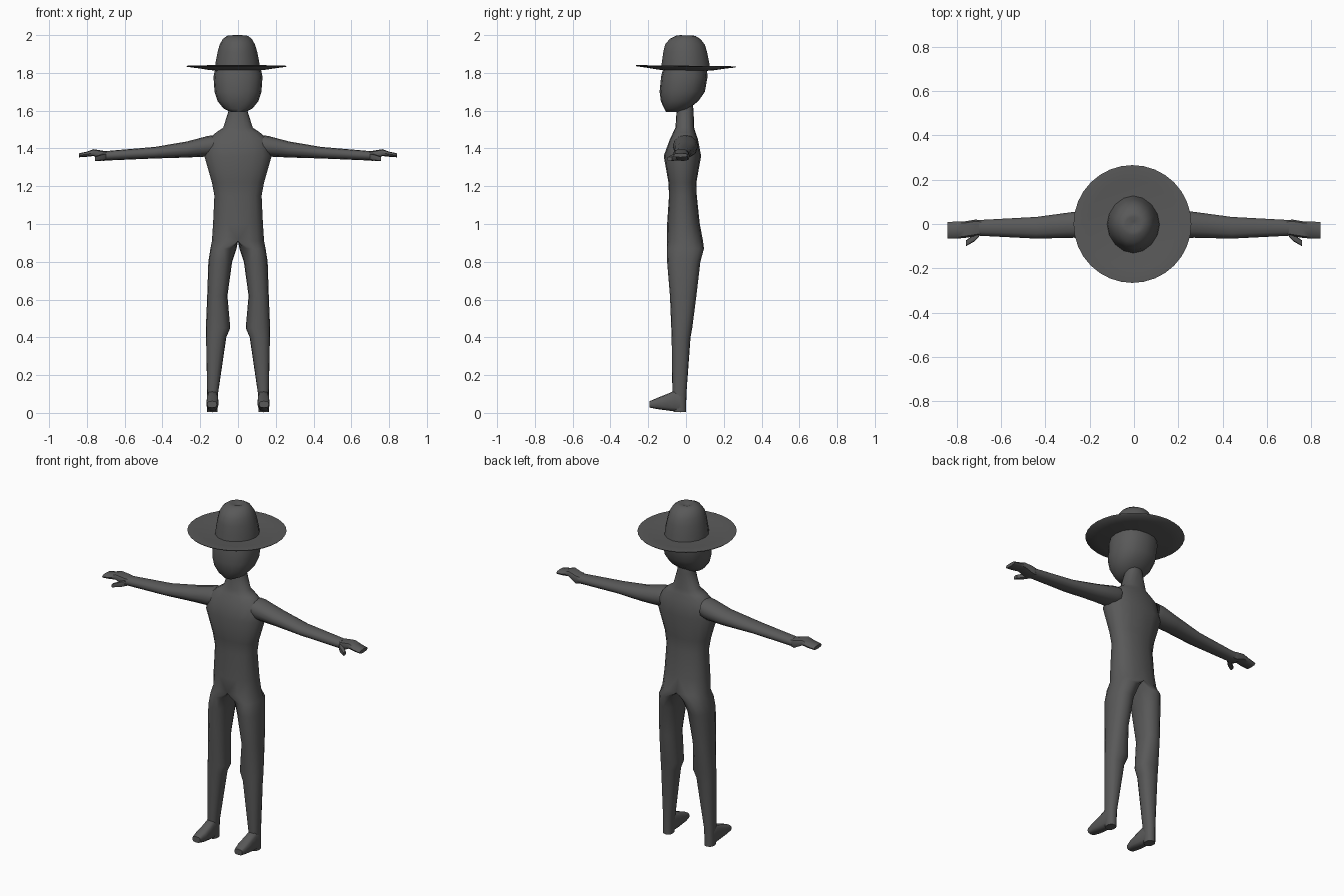
import bpy, bmesh, math

if "Cube" in bpy.data.objects:
    bpy.data.objects.remove(bpy.data.objects["Cube"])

cloth = bpy.data.materials.new("dark grey")
cloth.diffuse_color = (0.1, 0.1, 0.1, 1)
cloth.use_nodes = True
cloth.node_tree.nodes["Principled BSDF"].inputs["Base Color"].default_value = cloth.diffuse_color


def add_loft(bm, axis, rows, side=1, sides=12, n=2.2, caps=(True, True), half=False):
    """Skin rows of (position, u0, u1, v0, v1) along an axis.
    side=-1 mirrors in x; half=True clips the skin at x = 0."""
    rings, faces = [], []
    for p, u0, u1, v0, v1 in rows:
        ring = []
        for i in range(sides):
            a = 2 * math.pi * i / sides
            c, s = math.cos(a), math.sin(a)
            u = (u0 + u1) / 2 + (u1 - u0) / 2 * math.copysign(abs(c) ** (2 / n), c)
            v = (v0 + v1) / 2 + (v1 - v0) / 2 * math.copysign(abs(s) ** (2 / n), s)
            x, y, z = {"z": (u, v, p), "x": (p, u, v), "y": (u, p, v)}[axis]
            if half:
                x = max(x, 0)
            ring.append(bm.verts.new((side * x, y, z)))
        rings.append(ring)
    for r, q in zip(rings, rings[1:]):
        for i in range(sides):
            j = (i + 1) % sides
            faces.append(bm.faces.new((r[i], r[j], q[j], q[i])))
    for ring, cap in ((rings[0], caps[0]), (rings[-1], caps[1])):
        if cap:
            faces.append(bm.faces.new(ring))
    # drop the flat wall on the mirror plane
    if half:
        wall = [f for f in faces if all(abs(v.co.x) < 1e-6 for v in f.verts)]
        bmesh.ops.delete(bm, geom=wall, context='FACES')


def finish(bm, name, degrees=50):
    bmesh.ops.remove_doubles(bm, verts=bm.verts, dist=1e-5)
    bmesh.ops.recalc_face_normals(bm, faces=bm.faces)
    mesh = bpy.data.meshes.new(name)
    bm.to_mesh(mesh)
    bm.free()
    mesh.materials.append(cloth)
    ob = bpy.data.objects.new(name, mesh)
    bpy.context.collection.objects.link(ob)
    bpy.ops.object.select_all(action='DESELECT')
    ob.select_set(True)
    bpy.context.view_layer.objects.active = ob
    bpy.ops.object.shade_smooth_by_angle(angle=math.radians(degrees))
    return ob


# legs, torso and neck: one skin, mirrored at the middle
bm = bmesh.new()
for side in (1, -1):
    add_loft(bm, "z", [
        (.004, .108, .163, -.065, 0), (.10, .106, .163, -.072, .002),
        (.40, .062, .169, -.076, .024), (.45, .041, .17, -.078, .033),
        (.62, .056, .163, -.085, .055), (.80, .031, .157, -.10, .076),
        (.87, .008, .146, -.10, .095), (.91, -.138, .138, -.10, .09),
        (1.00, -.132, .132, -.10, .073), (1.15, -.125, .125, -.09, .057),
        (1.22, -.138, .138, -.093, .055), (1.36, -.178, .178, -.118, .08),
        (1.45, -.158, .158, -.085, .063), (1.485, -.115, .115, -.068, .05),
        (1.51, -.078, .078, -.056, .043), (1.60, -.05, .05, -.05, .04),
        (1.64, -.045, .045, -.045, .035)],
        side, sides=16, n=2.3, caps=(True, False), half=True)
finish(bm, "body", 60)

for side, label in ((1, "left"), (-1, "right")):
    # foot
    bm = bmesh.new()
    add_loft(bm, "y", [
        (-.03, .107, .165, .003, .11), (-.06, .106, .166, .008, .118),
        (-.10, .103, .167, .013, .10), (-.15, .103, .168, .02, .08),
        (-.193, .112, .163, .028, .062)], side, n=3, caps=(False, True))
    finish(bm, label + "_foot")

    # arm
    bm = bmesh.new()
    add_loft(bm, "x", [
        (.13, -.068, .06, 1.365, 1.47), (.16, -.07, .064, 1.357, 1.466),
        (.27, -.062, .055, 1.352, 1.437), (.44, -.066, .032, 1.347, 1.408),
        (.70, -.053, .018, 1.336, 1.386)], side, caps=(False, True))
    finish(bm, label + "_arm", 60)

    # hand with thumb
    bm = bmesh.new()
    add_loft(bm, "x", [
        (.69, -.05, .016, 1.338, 1.384), (.715, -.055, .02, 1.333, 1.388),
        (.765, -.063, .012, 1.36, 1.396), (.80, -.066, .012, 1.356, 1.383),
        (.843, -.066, .008, 1.353, 1.374)], side, sides=8, n=3, caps=(False, True))
    add_loft(bm, "x", [
        (.70, -.058, -.02, 1.338, 1.372), (.72, -.078, -.045, 1.335, 1.37),
        (.758, -.10, -.073, 1.333, 1.356)], side, sides=8, n=3, caps=(False, True))
    finish(bm, label + "_hand")

# head
bm = bmesh.new()
add_loft(bm, "z", [
    (1.592, -.035, .035, -.105, -.03), (1.61, -.075, .075, -.115, .015),
    (1.65, -.108, .108, -.133, .065), (1.70, -.124, .124, -.14, .10),
    (1.78, -.13, .13, -.132, .114), (1.825, -.12, .12, -.12, .11)],
    sides=16, n=2.3, caps=(True, False))
finish(bm, "head", 60)

# hat brim: thin shallow dish with a small lip
bm = bmesh.new()
add_loft(bm, "z", [
    (p, -.007 - r, -.007 + r, -r, r) for p, r in
    ((1.812, .11), (1.816, .15), (1.824, .20), (1.832, .262), (1.837, .266),
     (1.838, .258), (1.831, .20), (1.826, .11))], sides=32, n=2, caps=(False, False))
brim = finish(bm, "hat_brim")

# hat crown: rounded dome with a shallow dent on top
bm = bmesh.new()
add_loft(bm, "z", [
    (1.822, -.122, .116, -.132, .128), (1.86, -.118, .112, -.127, .122),
    (1.91, -.108, .102, -.12, .112), (1.95, -.097, .09, -.11, .10),
    (1.98, -.08, .073, -.085, .077), (1.996, -.058, .052, -.052, .05),
    (1.999, -.04, .034, -.034, .032), (1.99, -.01, .006, -.01, .01)],
    sides=16, n=1.9, caps=(False, True))
crown = finish(bm, "hat_crown", 60)

# tip the hat slightly back
for ob in (brim, crown):
    for v in ob.data.vertices:
        v.co.z -= .012 * v.co.y
